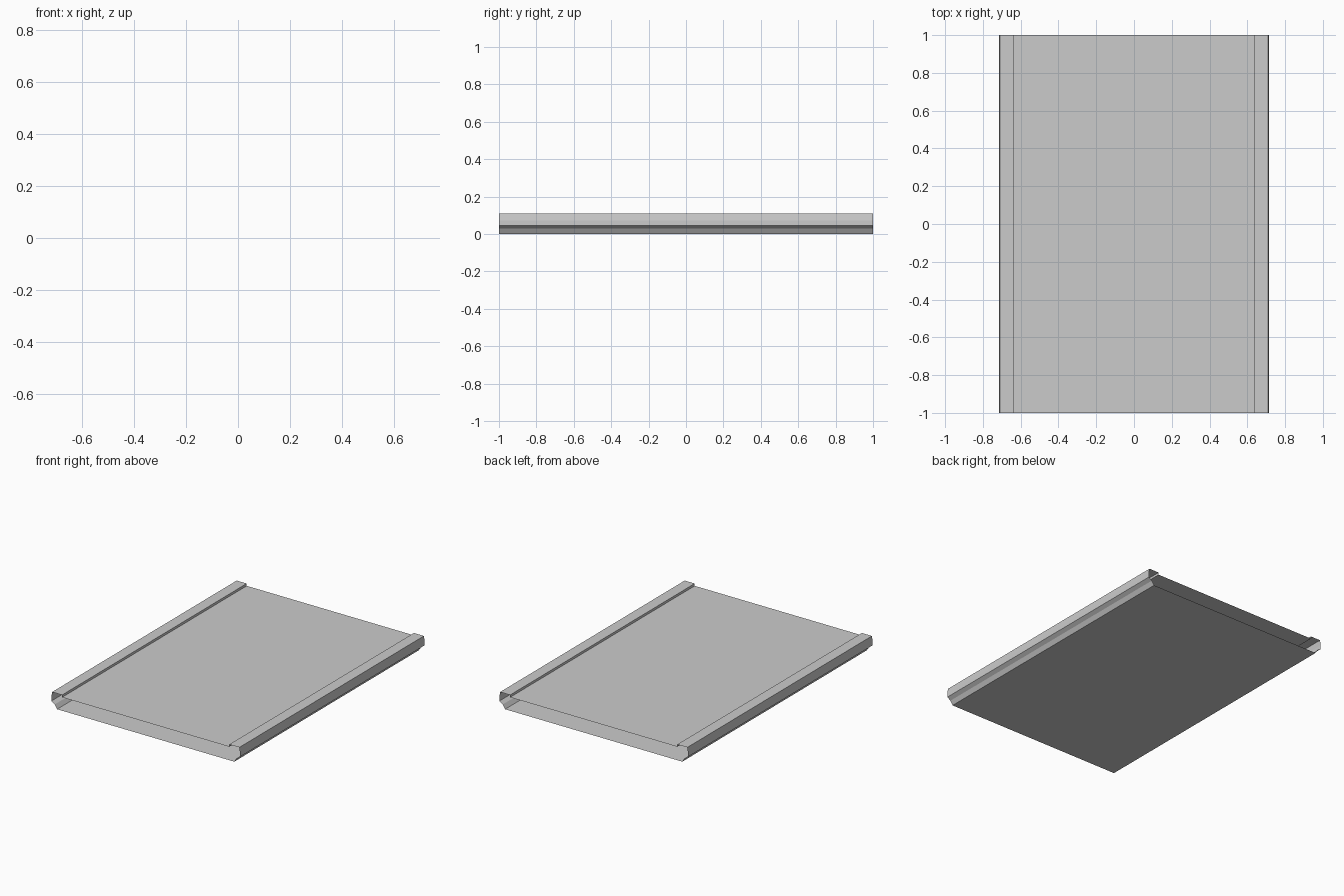
import bpy
import bmesh

if "Cube" in bpy.data.objects:
    bpy.data.objects.remove(bpy.data.objects["Cube"])

LENGTH = 2.0

# Right half of the cross-section (x, z), from the floor up to the recessed deck
HALF = [
    (0.672, 0.0),     # floor edge
    (0.690, 0.028),   # lower flank
    (0.715, 0.045),   # under-lip
    (0.715, 0.073),   # outer wall
    (0.710, 0.108),   # leaning upper wall
    (0.634, 0.108),   # raised rim
    (0.634, 0.092),   # step down to the deck
]


def extrude_profile(name, points):
    """Sweep a closed profile along y as an open-ended sleeve."""
    bm = bmesh.new()
    verts = [bm.verts.new((x, -LENGTH / 2, z)) for x, z in points]
    edges = [bm.edges.new((verts[i - 1], verts[i])) for i in range(len(verts))]
    swept = bmesh.ops.extrude_edge_only(bm, edges=edges)["geom"]
    moved = [g for g in swept if isinstance(g, bmesh.types.BMVert)]
    bmesh.ops.translate(bm, verts=moved, vec=(0, LENGTH, 0))
    # Make every face point away from the middle of the sleeve
    bmesh.ops.recalc_face_normals(bm, faces=bm.faces)
    floor = min(bm.faces, key=lambda f: f.calc_center_median().z)
    if floor.normal.z > 0:
        bmesh.ops.reverse_faces(bm, faces=bm.faces)
    mesh = bpy.data.meshes.new(name)
    bm.to_mesh(mesh)
    bm.free()
    obj = bpy.data.objects.new(name, mesh)
    bpy.context.collection.objects.link(obj)
    return obj


# Hollow panel with side rims, open at the front and back
mirrored = [(-x, z) for x, z in reversed(HALF)]
extrude_profile("hollow_panel", HALF + mirrored)
